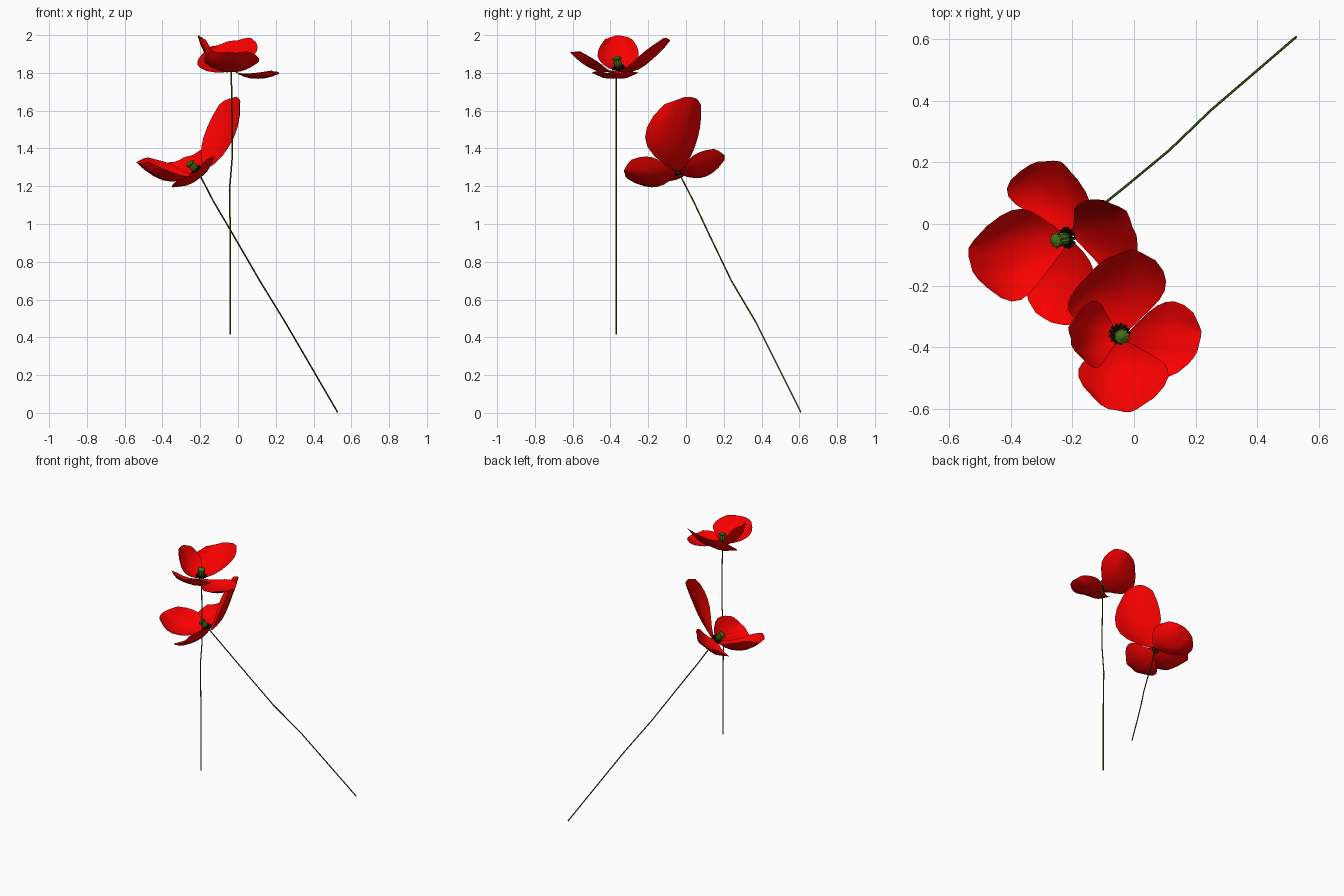
import bpy, bmesh, math
from mathutils import Vector, Matrix

if "Cube" in bpy.data.objects:
    bpy.data.objects.remove(bpy.data.objects["Cube"])


def material(name, rgb):
    m = bpy.data.materials.new(name)
    m.diffuse_color = (*rgb, 1)
    m.use_nodes = True
    m.node_tree.nodes["Principled BSDF"].inputs["Base Color"].default_value = m.diffuse_color
    return m


RED = material("petal_red", (0.95, 0.0, 0.0))
STEM = material("stem_green", (0.05, 0.11, 0.006))
POD = material("pod_green", (0.06, 0.17, 0.01))
DARK = material("stamen_dark", (0.005, 0.012, 0.004))


def finish(bm, name, mat, smooth=None):
    me = bpy.data.meshes.new(name)
    bm.to_mesh(me)
    bm.free()
    ob = bpy.data.objects.new(name, me)
    bpy.context.collection.objects.link(ob)
    me.materials.append(mat)
    if smooth:
        bpy.context.view_layer.objects.active = ob
        ob.select_set(True)
        bpy.ops.object.shade_smooth_by_angle(angle=math.radians(smooth))
        ob.select_set(False)
    return ob


# Petal: curved centre line, rounded fan outline, edges cupped upwards
WIDTHS = [0.1, 0.42, 0.7, 0.9, 1.0, 1.0, 0.9, 0.68]


def petal(name, base, mid, tip, half, cup):
    b, m, t, h = map(Vector, (base, mid, tip, half))
    bm = bmesh.new()
    cols, rows = 8, len(WIDTHS)
    grid = []
    for i, w in enumerate(WIDTHS):
        row = []
        for j in range(cols + 1):
            v = 2 * j / cols - 1
            u = i / (rows - 1) * (1 - 0.09 * v * v)
            p = b * (1 - u) * (1 - 2 * u) + m * 4 * u * (1 - u) + t * u * (2 * u - 1)
            tangent = b * (4 * u - 3) + m * (4 - 8 * u) + t * (4 * u - 1)
            n = h.cross(tangent).normalized()
            if n.z < 0:
                n = -n
            lift = cup * w * (v * v - 0.25) * math.sin(math.pi * min(u, 0.5))
            crinkle = 0.005 * u * math.sin(7 * v + 3 * u)
            row.append(bm.verts.new(p + h * w * v + n * (lift + crinkle)))
        grid.append(row)
    for i in range(rows - 1):
        for j in range(cols):
            bm.faces.new((grid[i][j], grid[i][j + 1], grid[i + 1][j + 1], grid[i + 1][j]))
    bmesh.ops.recalc_face_normals(bm, faces=bm.faces)
    finish(bm, name, RED, 30)


# Stem: thin swept tube
def stem(name, points, radius=0.004):
    cu = bpy.data.curves.new(name, "CURVE")
    cu.dimensions = "3D"
    cu.bevel_depth = radius
    cu.bevel_resolution = 1
    cu.use_fill_caps = True
    sp = cu.splines.new("POLY")
    sp.points.add(len(points) - 1)
    for q, p in zip(sp.points, points):
        q.co = (*p, 1)
    ob = bpy.data.objects.new(name, cu)
    bpy.context.collection.objects.link(ob)
    cu.materials.append(STEM)


# Flower heart: ribbed seed pod with flared lid, ringed by stamens
def heart(prefix, origin, axis):
    frame = Matrix.Translation(origin) @ Vector((0, 0, 1)).rotation_difference(Vector(axis)).to_matrix().to_4x4()
    bm = bmesh.new()
    sides, rings = 20, []
    for r, z in [(0.006, -0.01), (0.017, 0.01), (0.022, 0.035), (0.019, 0.055),
                 (0.027, 0.06), (0.025, 0.067), (0.004, 0.076)]:
        ring = []
        for k in range(sides):
            a = 2 * math.pi * k / sides
            rr = r * (1.0 if k % 2 else 0.86)
            ring.append(bm.verts.new(frame @ Vector((rr * math.cos(a), rr * math.sin(a), z))))
        rings.append(ring)
    for lo, hi in zip(rings, rings[1:]):
        for k in range(sides):
            n = (k + 1) % sides
            bm.faces.new((lo[k], lo[n], hi[n], hi[k]))
    bm.faces.new(rings[0][::-1])
    bm.faces.new(rings[-1])
    finish(bm, prefix + "_seed_pod", POD)

    bm = bmesh.new()
    for k in range(26):
        a = 2 * math.pi * k / 26
        r, z = (0.025, 0.02) if k % 2 else (0.031, 0.01)
        end = Vector((r * math.cos(a), r * math.sin(a), z))
        root = Vector((0.008 * math.cos(a), 0.008 * math.sin(a), -0.005))
        d = end - root
        rot = d.to_track_quat("Z", "Y").to_matrix().to_4x4()
        bmesh.ops.create_cone(bm, segments=4, radius1=0.002, radius2=0.002, depth=d.length,
                              matrix=frame @ Matrix.Translation((root + end) / 2) @ rot)
        bmesh.ops.create_icosphere(bm, subdivisions=1, radius=0.006,
                                   matrix=frame @ Matrix.Translation(end))
    finish(bm, prefix + "_stamens", DARK)


# Upper flower
stem("upper_stem", [(-0.04, -0.37, 0.415), (-0.04, -0.37, 0.9), (-0.045, -0.37, 1.18),
                    (-0.03, -0.37, 1.36), (-0.03, -0.37, 1.5), (-0.036, -0.37, 1.82)])
heart("upper", (-0.048, -0.355, 1.815), (0.15, -0.18, 1))
petal("upper_front_petal", (-0.04, -0.38, 1.81), (-0.035, -0.485, 1.825), (-0.035, -0.605, 1.915), (0.146, 0, 0), 0.05)
petal("upper_right_petal", (-0.025, -0.37, 1.81), (0.09, -0.375, 1.775), (0.215, -0.37, 1.805), (0.01, 0.122, 0), 0.03)
petal("upper_back_petal", (-0.04, -0.355, 1.81), (-0.055, -0.23, 1.845), (-0.03, -0.095, 1.975), (0.158, 0.03, 0.035), 0.05)
petal("upper_left_petal", (-0.05, -0.365, 1.815), (-0.14, -0.36, 1.865), (-0.205, -0.355, 2.0), (0, 0.108, 0), 0.04)

# Lower flower
stem("lower_stem", [(0.527, 0.608, 0.004), (0.25, 0.37, 0.48), (0.115, 0.24, 0.7),
                    (-0.03, 0.12, 0.95), (-0.13, 0.04, 1.12), (-0.205, -0.035, 1.265)])
heart("lower", (-0.21, -0.043, 1.275), (-0.62, -0.15, 0.65))
petal("lower_left_petal", (-0.22, -0.055, 1.27), (-0.375, -0.09, 1.245), (-0.53, -0.105, 1.335), (0, 0.148, 0.02), 0.075)
petal("lower_back_petal", (-0.215, -0.035, 1.275), (-0.255, 0.08, 1.275), (-0.265, 0.2, 1.365), (0.135, -0.022, 0.055), 0.055)
petal("lower_right_petal", (-0.195, -0.04, 1.28), (-0.075, -0.06, 1.435), (-0.02, 0.015, 1.675), (-0.08, 0.14, 0), 0.05)
petal("lower_front_petal", (-0.21, -0.055, 1.27), (-0.215, -0.18, 1.245), (-0.235, -0.325, 1.28), (0.111, 0, 0.08), 0.045)
